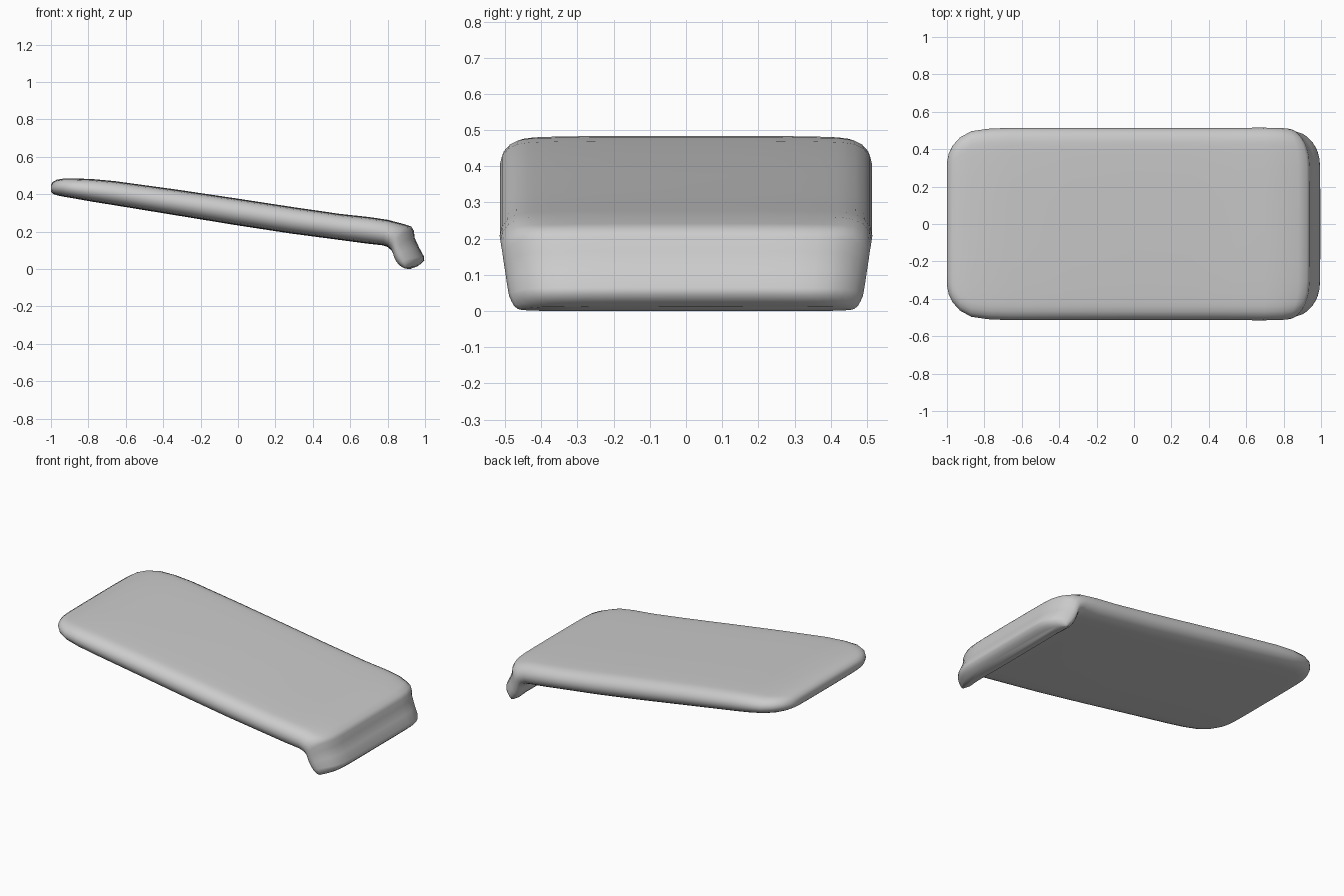
import bpy, bmesh, math

if "Cube" in bpy.data.objects:
    bpy.data.objects.remove(bpy.data.objects["Cube"])

# Stations along the slab and its turned-down lip:
# (top x, top z, bottom x, bottom z, half width)
STATIONS = [
    (-1.0, .448, -1.0, .412, .33),
    (-.992, .464, -.99, .402, .375),
    (-.97, .477, -.968, .394, .42),
    (-.93, .484, -.93, .386, .463),
    (-.87, .484, -.87, .376, .496),
    (-.78, .481, -.78, .360, .509),
    (-.66, .470, -.68, .344, .514),
    (-.33, .425, -.35, .290, .514),
    (0, .376, -.02, .236, .514),
    (.30, .330, .28, .190, .514),
    (.55, .294, .53, .157, .514),
    (.70, .278, .68, .137, .515),
    (.80, .263, .77, .127, .513),
    (.88, .242, .80, .118, .511),
    (.925, .228, .82, .100, .508),
    (.94, .205, .833, .078, .505),
    (.945, .165, .842, .055, .500),
    (.968, .115, .852, .036, .495),
    (.995, .065, .870, .017, .489),
    (.996, .045, .888, .007, .482),
    (.975, .025, .902, .002, .475),
    (.955, .012, .920, .000, .465),
]


def half_outline(w):
    """Right-hand half of the pillow section, top centre to bottom centre: (y, v)."""
    r = .075
    flat = [(f * (w - r), 1 - .07 * f ** 4) for f in (0, .25, .5, .7, .85, .95)]
    arc = []
    for i in range(9):
        a = math.pi / 2 - math.pi * i / 8
        arc.append((w - r + r * math.cos(a), .92 * math.sin(a)))
    return flat + arc + [(y, -v) for y, v in reversed(flat)]


def section(tx, tz, bx, bz, w):
    half = half_outline(w)
    loop = half + [(-y, v) for y, v in reversed(half[1:-1])]
    pts = []
    for y, v in loop:
        t = (v + 1) / 2
        x, z = bx + (tx - bx) * t, bz + (tz - bz) * t
        # pull the lip corners back so the end is rounded in plan
        k = max(0, (abs(y) - .32) / .18)
        x -= max(0, x - .78) * .38 * min(k, 1.05) ** 2
        pts.append((x, y, z))
    return pts


# Curved slab: loft of the sections
bm = bmesh.new()
rings = [[bm.verts.new(p) for p in section(*s)] for s in STATIONS]
for a, b in zip(rings, rings[1:]):
    n = len(a)
    for i in range(n):
        j = (i + 1) % n
        bm.faces.new((a[i], a[j], b[j], b[i]))
bm.faces.new(rings[0])
bm.faces.new(list(reversed(rings[-1])))
bmesh.ops.recalc_face_normals(bm, faces=bm.faces)
# stand on the ground
low = min(v.co.z for v in bm.verts)
bmesh.ops.translate(bm, verts=bm.verts, vec=(0, 0, -low))
mesh = bpy.data.meshes.new("lipped_slab")
bm.to_mesh(mesh)
bm.free()
slab = bpy.data.objects.new("lipped_slab", mesh)
bpy.context.collection.objects.link(slab)
bpy.context.view_layer.objects.active = slab
slab.select_set(True)
bpy.ops.object.shade_smooth_by_angle(angle=math.radians(50))
